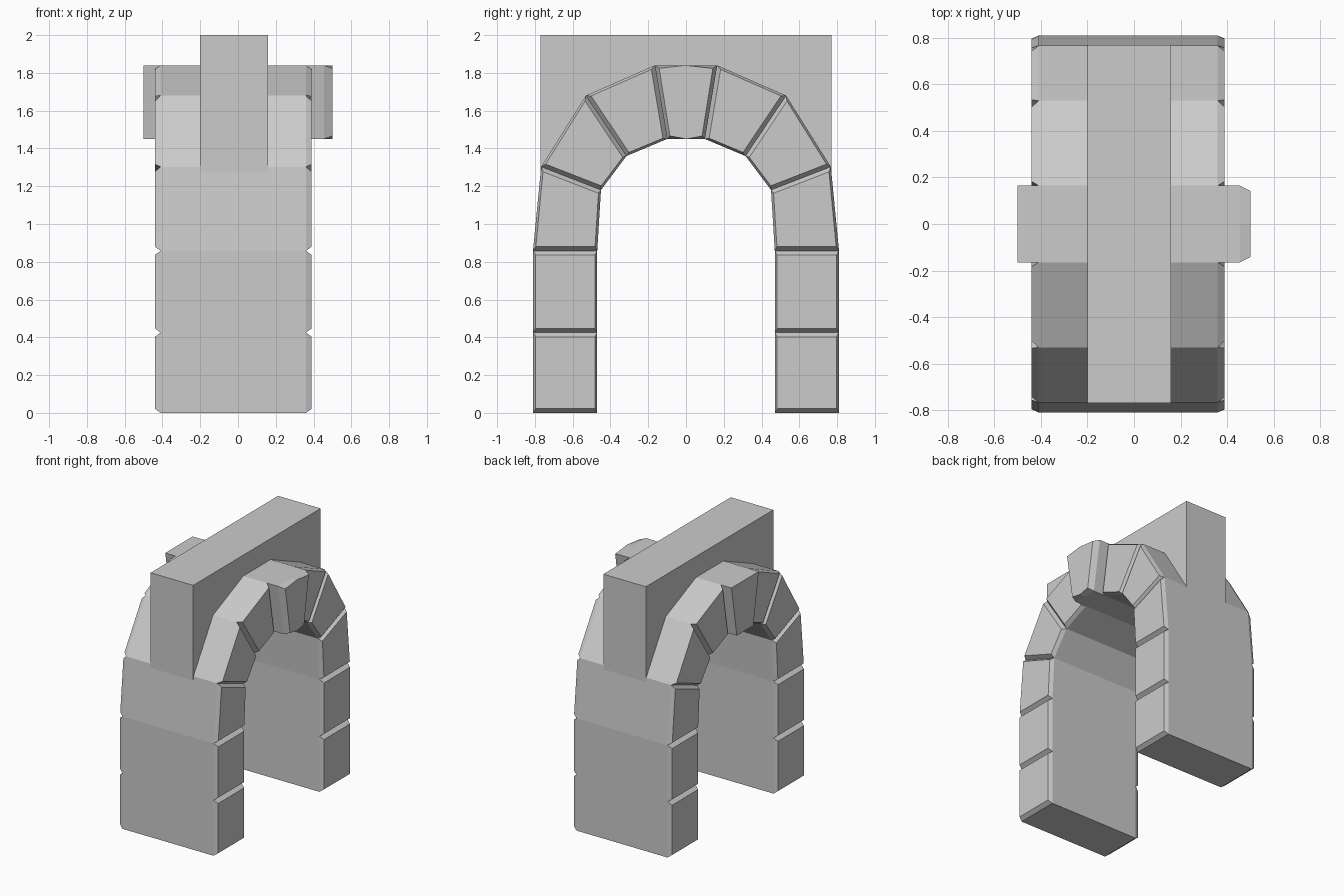
import bpy, bmesh
from mathutils import Vector

if "Cube" in bpy.data.objects:
    bpy.data.objects.remove(bpy.data.objects["Cube"])

# Joint lines of one half of the arch in (y, z), from the foot to the keystone
OUTER = [(.81, 0), (.81, .425), (.81, .858), (.767, 1.303), (.53, 1.68), (.165, 1.84)]
INNER = [(.47, 0), (.47, .425), (.47, .858), (.45, 1.18), (.315, 1.36), (.10, 1.45)]


def finish(name, bm):
    bmesh.ops.remove_doubles(bm, verts=bm.verts, dist=1e-5)
    bmesh.ops.recalc_face_normals(bm, faces=bm.faces)
    mesh = bpy.data.meshes.new(name)
    bm.to_mesh(mesh)
    bm.free()
    obj = bpy.data.objects.new(name, mesh)
    bpy.context.collection.objects.link(obj)
    return obj


def loft(bm, sections, keep=lambda ring, side: True):
    """Skin (x, outline) sections and cap both ends."""
    rings = [[bm.verts.new((x, y, z)) for y, z in pts] for x, pts in sections]
    n = len(rings[0])
    for r in range(len(rings) - 1):
        for k in range(n):
            if keep(r, k):
                j = (k + 1) % n
                bm.faces.new((rings[r][k], rings[r][j], rings[r + 1][j], rings[r + 1][k]))
    bm.faces.new(rings[0])
    bm.faces.new(rings[-1])


def inset_quad(q, along=.022, across=.013):
    q = [Vector(p) for p in q]
    pairs = ((1, 3), (0, 2), (3, 1), (2, 0))   # neighbour along / across the arch
    return [p + (q[a] - p).normalized() * along + (q[c] - p).normalized() * across
            for p, (a, c) in zip(q, pairs)]


# Arch stones: grooved ends, continuous inner and outer skins
bm = bmesh.new()
for s in (-1, 1):
    for i in range(5):
        quad = [(s * y, z) for y, z in (OUTER[i], OUTER[i + 1], INNER[i + 1], INNER[i])]
        small = inset_quad(quad)
        loft(bm, [(-.44, small), (-.41, quad), (.36, quad), (.39, small)],
             lambda r, k: r != 1 or k in (0, 2) or (k == 3 and i == 0))
finish("arch_stones", bm)

# Keystone: square at one end, chamfered corners at the other
full = [(-.165, 1.84), (0, 1.84), (.165, 1.84), (.10, 1.45), (0, 1.45), (-.10, 1.45)]
small = [(-.142, 1.824), (0, 1.84), (.142, 1.824), (.085, 1.466), (0, 1.45), (-.085, 1.466)]
bm = bmesh.new()
loft(bm, [(-.5, full), (.455, full), (.5, small)])
finish("keystone", bm)

# Wall slab: its underside hides inside the arch
mid = [((a + c) / 2, (b + d) / 2) for (a, b), (c, d) in zip(OUTER[3:], INNER[3:])]
half = [(.77, 2), (.77, 1.24)] + mid
bm = bmesh.new()
loft(bm, [(x, half + [(-y, z) for y, z in reversed(half)]) for x in (-.2, .16)])
finish("wall_slab", bm)
